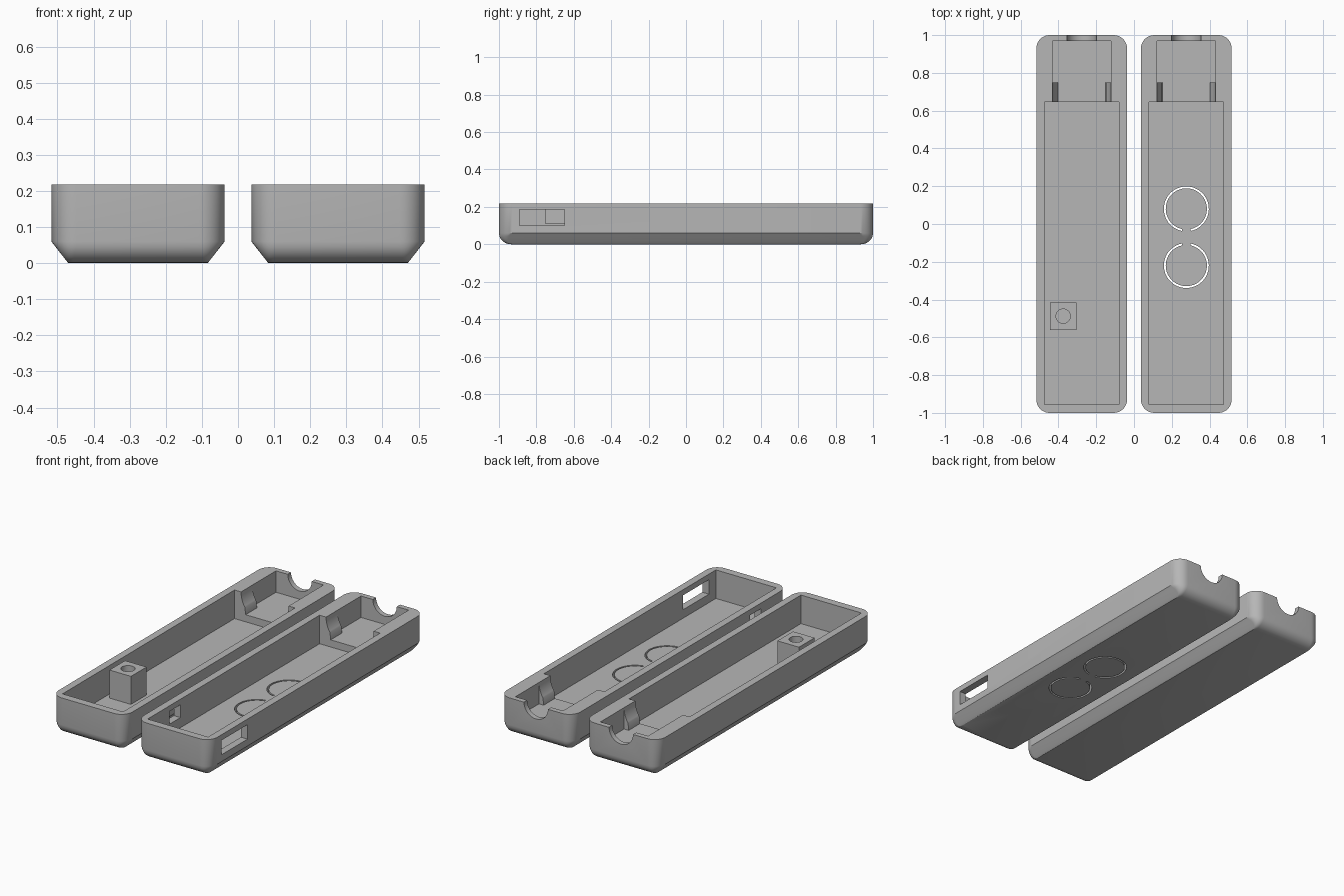
import bpy, bmesh
from math import sin, cos, pi, radians

if "Cube" in bpy.data.objects:
    bpy.data.objects.remove(bpy.data.objects["Cube"], do_unlink=True)

TOP, FLOOR, STEP = 0.218, 0.05, 0.092   # rim, main floor, rear floor
HALF_W, EDGE = 0.24, 0.06               # tray half width, lower edge height
OFFSET = 0.277                          # tray centre distance from x = 0

grey = bpy.data.materials.new("grey_plastic")
grey.use_nodes = True
colour = (0.47, 0.47, 0.47, 1)
grey.diffuse_color = colour
grey.node_tree.nodes["Principled BSDF"].inputs["Base Color"].default_value = colour


def loft(name, rings):
    """Closed solid through a stack of equal-length point rings."""
    bm = bmesh.new()
    loops = [[bm.verts.new(p) for p in ring] for ring in rings]
    n = len(loops[0])
    for a, b in zip(loops, loops[1:]):
        for i in range(n):
            j = (i + 1) % n
            bm.faces.new((a[i], a[j], b[j], b[i]))
    bm.faces.new(loops[0][::-1])
    bm.faces.new(loops[-1])
    bmesh.ops.recalc_face_normals(bm, faces=bm.faces)
    mesh = bpy.data.meshes.new(name)
    bm.to_mesh(mesh)
    bm.free()
    mesh.materials.append(grey)
    obj = bpy.data.objects.new(name, mesh)
    bpy.context.collection.objects.link(obj)
    return obj


def prism_z(name, outline, z0, z1):
    return loft(name, [[(x, y, z) for x, y in outline] for z in (z0, z1)])


def prism_y(name, outline, y0, y1):
    return loft(name, [[(x, y, z) for x, z in outline] for y in (y0, y1)])


def box(name, x0, x1, y0, y1, z0, z1):
    return prism_z(name, [(x0, y0), (x1, y0), (x1, y1), (x0, y1)], z0, z1)


def arc(cx, cy, r, a0, a1, n):
    return [(cx + r * cos(a0 + (a1 - a0) * i / n),
             cy + r * sin(a0 + (a1 - a0) * i / n)) for i in range(n + 1)]


def rounded_ring(hx, hy, r, z):
    pts = []
    for k, (sx, sy) in enumerate(((1, 1), (-1, 1), (-1, -1), (1, -1))):
        pts += arc(sx * (hx - r), sy * (hy - r), r, k * pi / 2, (k + 1) * pi / 2, 8)
    return [(x, y, z) for x, y in pts]


def cut(obj, cutters):
    for c in cutters:
        c.hide_render = True
        mod = obj.modifiers.new("cut", "BOOLEAN")
        mod.operation, mod.solver, mod.object = "DIFFERENCE", "EXACT", c
    deps = bpy.context.evaluated_depsgraph_get()
    mesh = bpy.data.meshes.new_from_object(obj.evaluated_get(deps))
    obj.modifiers.clear()
    obj.data = mesh
    for c in cutters:
        bpy.data.objects.remove(c, do_unlink=True)


def smooth(obj):
    bpy.ops.object.select_all(action="DESELECT")
    obj.select_set(True)
    bpy.context.view_layer.objects.active = obj
    bpy.ops.object.shade_smooth_by_angle(angle=radians(30))


def shell(name):
    """Outer block: sloped long edges, rounded ends."""
    rings = []
    for i in range(7):
        a = i / 6 * pi / 2
        z = EDGE * (1 - cos(a))
        t = z / EDGE
        rings.append(rounded_ring(HALF_W - 0.047 * (1 - t),
                                  1 - 0.065 * (1 - sin(a)), 0.012 + 0.058 * t, z))
    rings.append(rounded_ring(HALF_W, 1, 0.07, TOP))
    return loft(name, rings)


def cavity_cutters():
    # Saddle profile: round sides meeting the flat rear floor
    r = 0.155
    a = math_angle = -pi + 0.9505 * 0.667
    left = arc(0, TOP, r, -pi, a, 12)
    left[-1] = (left[-1][0], STEP)
    profile = [(-r, 0.3)] + left + [(-x, z) for x, z in reversed(left)] + [(r, 0.3)]
    notch = [(-0.078, 0.3)] + arc(0, TOP, 0.078, -pi, 0, 24) + [(0.078, 0.3)]
    return [box("main_cut", -0.197, 0.197, -0.955, 0.645, FLOOR, 0.3),
            box("rear_cut", -r, r, 0.75, 0.97, STEP, 0.3),
            prism_y("saddle_cut", profile, 0.62, 0.76),
            prism_y("notch_cut", notch, 0.95, 1.05)]


def slit(cy, gap_dir):
    """Thin ring slot through the floor, with one small bridge."""
    a0, a1 = gap_dir + 0.2, gap_dir + 2 * pi - 0.2
    outline = arc(0, cy, 0.119, a0, a1, 48) + arc(0, cy, 0.109, a1, a0, 48)
    return prism_z("slit_cut", outline, -0.05, FLOOR + 0.03)


# Tray with the post
plain_tray = shell("post_tray")
cut(plain_tray, cavity_cutters())
plain_tray.location.x = -OFFSET

# Tray with side windows and ring slots
window_tray = shell("window_tray")
cut(window_tray, cavity_cutters() + [
    box("window_cut", 0.18, 0.3, -0.89, -0.65, 0.10, 0.185),
    box("small_window_cut", -0.3, -0.18, -0.75, -0.65, 0.11, 0.185),
    slit(0.08, -pi / 2), slit(-0.22, pi / 2)])
window_tray.location.x = OFFSET

# Screw post
post = box("screw_post", -0.445, -0.305, -0.56, -0.415, FLOOR - 0.01, TOP - 0.003)
cut(post, [prism_z("hole_cut", arc(-0.375, -0.488, 0.038, 0, 2 * pi * 31 / 32, 31),
                   FLOOR + 0.01, 0.3)])

for part in (plain_tray, window_tray, post):
    smooth(part)
